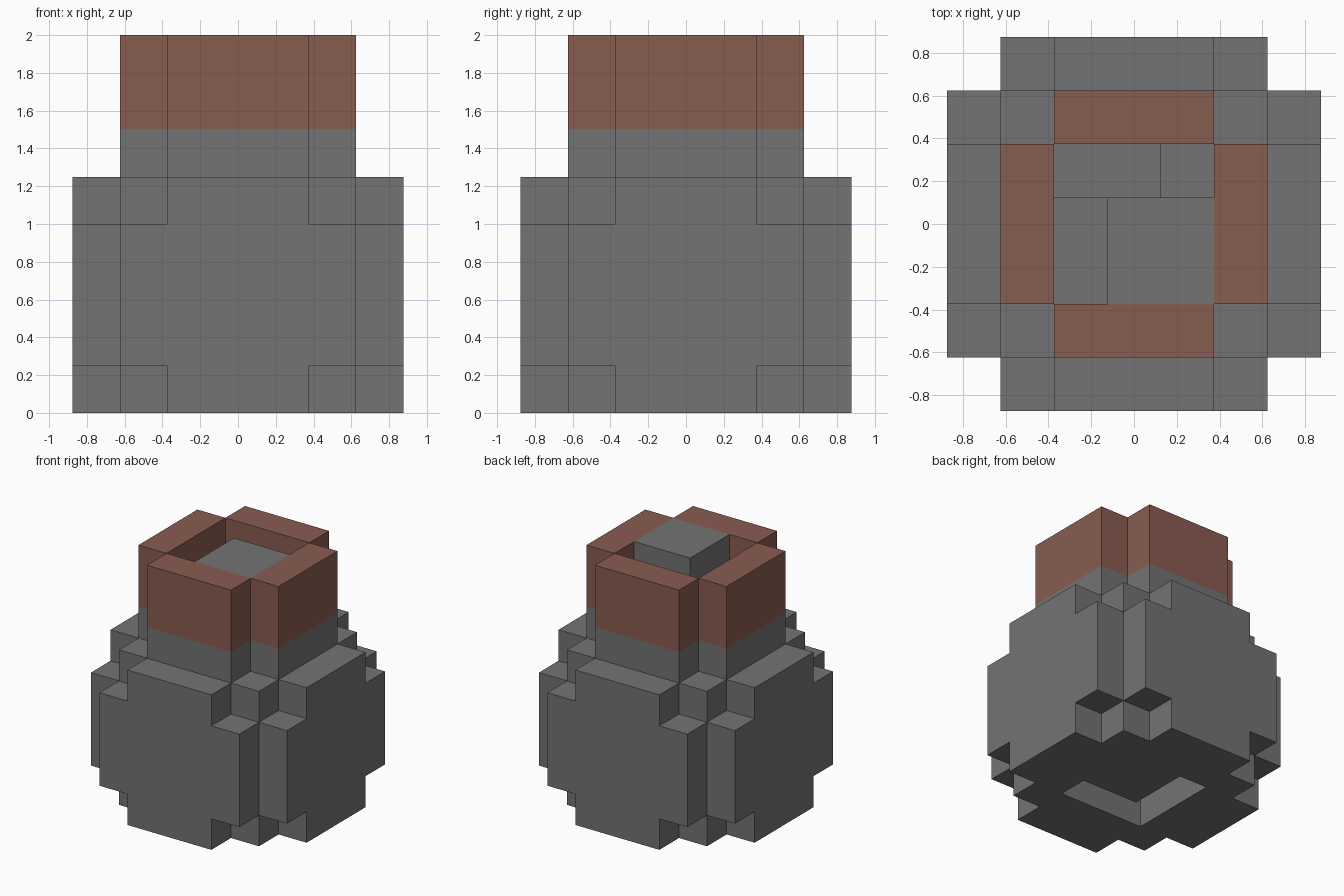
import bpy
import bmesh
from mathutils import Vector

if "Cube" in bpy.data.objects:
    bpy.data.objects.remove(bpy.data.objects["Cube"], do_unlink=True)

UNIT = 0.25  # edge of one block


def make_material(name, color):
    mat = bpy.data.materials.new(name)
    mat.use_nodes = True
    mat.diffuse_color = color
    bsdf = mat.node_tree.nodes["Principled BSDF"]
    bsdf.inputs["Base Color"].default_value = color
    bsdf.inputs["Roughness"].default_value = 0.9
    return mat


stone = make_material("grey stone", (0.175, 0.172, 0.172, 1))
clay = make_material("red clay", (0.25, 0.109, 0.082, 1))


def ring(z, inside):
    """Blocks of one layer that satisfy a rule, around the square shaft."""
    span = range(-3, 4)
    return {(x, y, z) for x in span for y in span
            if max(abs(x), abs(y)) > 1 and inside(abs(x), abs(y))}


def narrow(a, b):   # neck: square with its corners cut off
    return max(a, b) < 3 and a + b < 4


def stepped(a, b):  # belly ends: corners cut in steps
    return a + b < 5


def wide(a, b):     # belly middle: only the outermost corners cut
    return a + b < 6


# Body layers from the bottom up
belly = set()
for z in range(5):
    belly |= ring(z, stepped if z in (0, 4) else wide)
neck = ring(5, narrow)
rim = ring(6, narrow) | ring(7, narrow)

# Twisting core: a two by two slab turning a quarter per layer
core = set()
corner = Vector((0.5, 0.5))
for z in range(8):
    for dx in (-0.5, 0.5):
        for dy in (-0.5, 0.5):
            core.add((round(corner.x + dx), round(corner.y + dy), z))
    corner = Vector((-corner.y, corner.x))

filled = belly | neck | rim | core


def build(name, cells, mat):
    """Skin the blocks, leaving out faces hidden between neighbours."""
    bm = bmesh.new()
    for cell in cells:
        center = Vector(cell) + Vector((0, 0, 0.5))
        for axis in range(3):
            for sign in (-1, 1):
                n = Vector((0, 0, 0))
                n[axis] = sign
                if tuple(round(c + d) for c, d in zip(cell, n)) in filled:
                    continue
                u = Vector((n.y, n.z, n.x))
                v = n.cross(u)
                bm.faces.new([bm.verts.new((center + (n + u * a + v * b) / 2) * UNIT)
                              for a, b in ((-1, -1), (1, -1), (1, 1), (-1, 1))])
    bmesh.ops.remove_doubles(bm, verts=bm.verts, dist=0.001)
    bmesh.ops.dissolve_limit(bm, angle_limit=0.01, verts=bm.verts, edges=bm.edges)
    mesh = bpy.data.meshes.new(name)
    bm.to_mesh(mesh)
    bm.free()
    mesh.materials.append(mat)
    obj = bpy.data.objects.new(name, mesh)
    bpy.context.collection.objects.link(obj)


build("belly", belly, stone)
build("neck", neck, stone)
build("rim", rim, clay)
build("twisted_core", core, stone)
